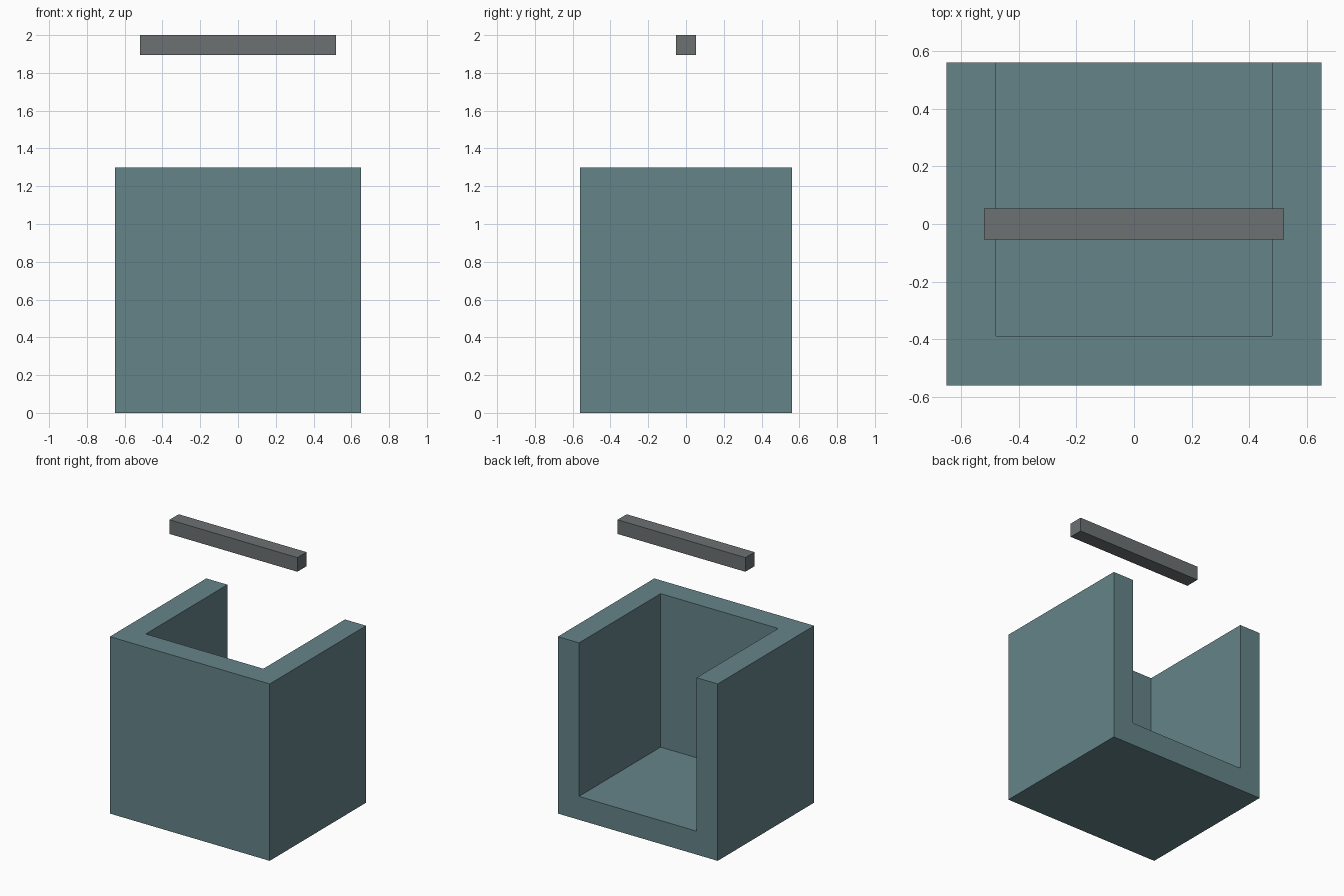
import bpy

if "Cube" in bpy.data.objects:
    bpy.data.objects.remove(bpy.data.objects["Cube"])


def material(name, color):
    mat = bpy.data.materials.new(name)
    mat.diffuse_color = (*color, 1)
    mat.use_nodes = True
    mat.node_tree.nodes["Principled BSDF"].inputs["Base Color"].default_value = mat.diffuse_color
    return mat


def box(name, lo, hi, mat=None):
    """Axis-aligned box between two opposite corners."""
    center = [(a + b) / 2 for a, b in zip(lo, hi)]
    bpy.ops.mesh.primitive_cube_add(size=1, location=center)
    obj = bpy.context.object
    obj.name = name
    obj.scale = [b - a for a, b in zip(lo, hi)]
    bpy.ops.object.transform_apply(location=False, rotation=False, scale=True)
    if mat:
        obj.data.materials.append(mat)
    return obj


teal = material("teal", (0.13, 0.23, 0.25))
grey = material("dark_grey", (0.15, 0.165, 0.17))

WALL = 0.172
W, D, H = 0.65, 0.56, 1.3

# Bin body: thick-walled box, open at the top and the back
body = box("bin_body", (-W, -D, 0), (W, D, H), teal)
cutter = box("cavity_cutter", (-W + WALL, -D + WALL, WALL),
             (W - WALL, D + 0.3, H + 0.3), teal)
cut = body.modifiers.new("cavity", 'BOOLEAN')
cut.operation = 'DIFFERENCE'
cut.solver = 'EXACT'
cut.object = cutter
bpy.context.view_layer.objects.active = body
bpy.ops.object.modifier_apply(modifier=cut.name)
bpy.data.objects.remove(cutter, do_unlink=True)

# Separate bar floating above the body
box("top_bar", (-0.52, -0.053, 1.896), (0.52, 0.053, 2.0), grey)
